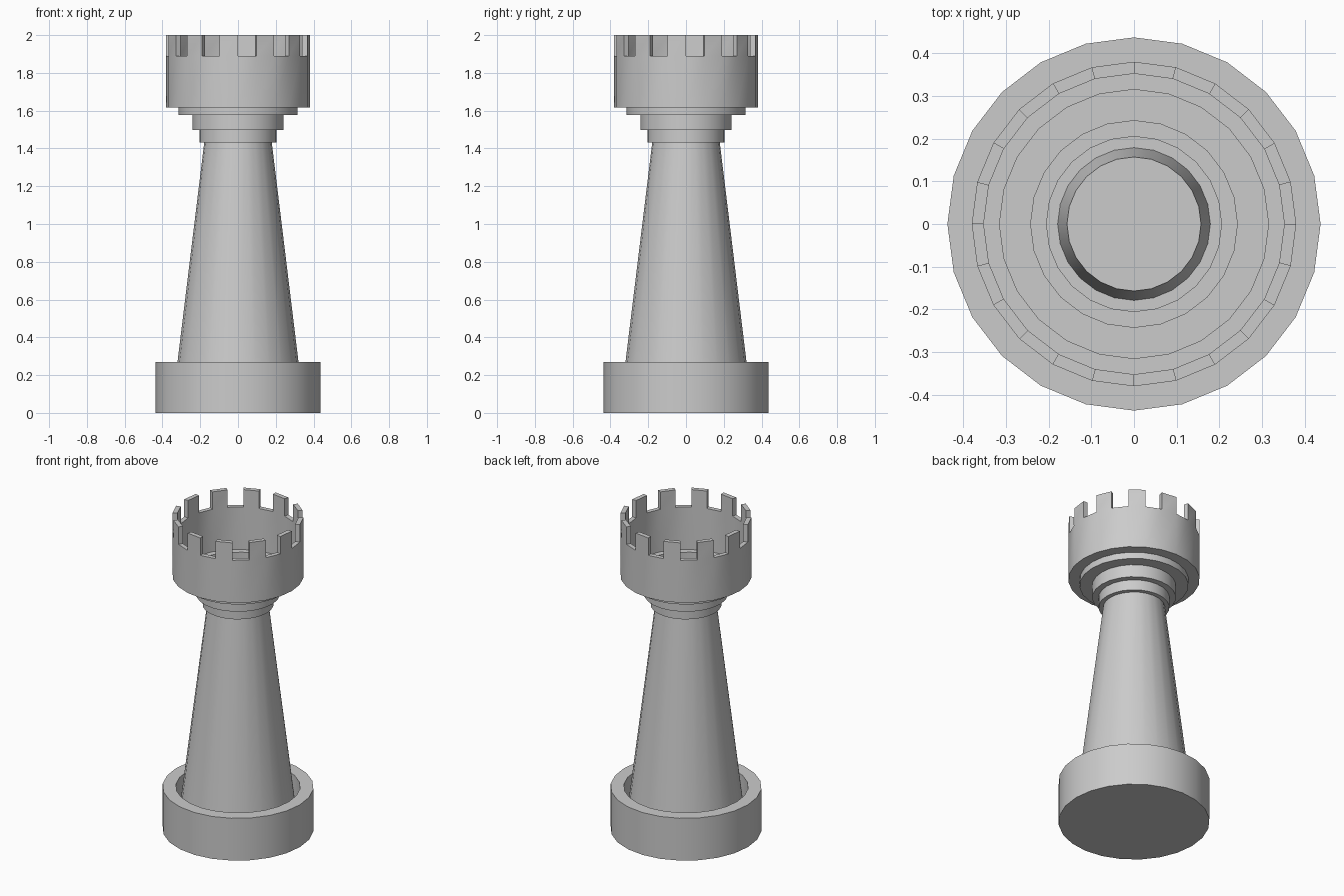
import bpy
import bmesh
import math

SIDES = 24
STEP = 2 * math.pi / SIDES

old = bpy.data.objects.get("Cube")
if old:
    bpy.data.objects.remove(old, do_unlink=True)

# One grey material for the whole piece
grey = bpy.data.materials.new("stone_grey")
grey.use_nodes = True
colour = (0.6, 0.6, 0.6, 1)
grey.diffuse_color = colour
grey.node_tree.nodes["Principled BSDF"].inputs["Base Color"].default_value = colour


def lathe(profile, closed=False):
    """Turn a (radius, height) profile around the z axis."""
    bm = bmesh.new()
    verts = [bm.verts.new((0, r, z)) for r, z in profile]
    pairs = list(zip(verts, verts[1:]))
    if closed:
        pairs.append((verts[-1], verts[0]))
    edges = [bm.edges.new(p) for p in pairs]
    bmesh.ops.spin(bm, geom=verts + edges, cent=(0, 0, 0), axis=(0, 0, 1),
                   angle=2 * math.pi, steps=SIDES)
    bmesh.ops.remove_doubles(bm, verts=bm.verts[:], dist=0.0005)
    bmesh.ops.recalc_face_normals(bm, faces=bm.faces[:])
    return bm


def finish(name, bm):
    mesh = bpy.data.meshes.new(name)
    bm.to_mesh(mesh)
    bm.free()
    mesh.materials.append(grey)
    obj = bpy.data.objects.new(name, mesh)
    bpy.context.collection.objects.link(obj)
    bpy.ops.object.select_all(action="DESELECT")
    obj.select_set(True)
    bpy.context.view_layer.objects.active = obj
    bpy.ops.object.shade_smooth_by_angle(angle=math.radians(30))
    return obj


# Base: a deep cup with a flat rim
finish("base", lathe([(0, 0), (0.437, 0), (0.437, 0.27), (0.36, 0.27),
                      (0.36, 0.01), (0, 0.01)]))

# Tapered shaft, its top reaching up inside the crown
finish("shaft", lathe([(0, 0.01), (0.352, 0.01), (0.157, 1.61), (0, 1.61)]))

# Stepped collar: thin sheet forming both the outer steps and the crown floor
collar = lathe([(0.17, 1.431), (0.205, 1.431), (0.205, 1.497), (0.242, 1.497),
                (0.242, 1.577), (0.315, 1.577), (0.315, 1.618), (0.352, 1.618)])
for f in collar.faces:
    f.normal_update()
if sum(f.normal.z for f in collar.faces) > 0:
    bmesh.ops.reverse_faces(collar, faces=collar.faces[:])
finish("stepped_collar", collar)

# Crown: ring wall with every second top face raised into a merlon
WALL_TOP, CROWN_TOP = 1.889, 2.0
crown = lathe([(0.38, 1.618), (0.38, WALL_TOP),
               (0.352, WALL_TOP), (0.352, 1.618)], closed=True)
raised = []
for f in crown.faces:
    c = f.calc_center_median()
    if f.normal.z > 0.9 and math.floor(math.atan2(c.x, c.y) / STEP) % 2 == 0:
        raised.append(f)
result = bmesh.ops.extrude_face_region(crown, geom=raised)
top_verts = [v for v in result["geom"] if isinstance(v, bmesh.types.BMVert)]
bmesh.ops.translate(crown, verts=top_verts, vec=(0, 0, CROWN_TOP - WALL_TOP))
leftover = [f for f in raised if f.is_valid]
if leftover:
    bmesh.ops.delete(crown, geom=leftover, context="FACES_ONLY")
finish("crown", crown)
